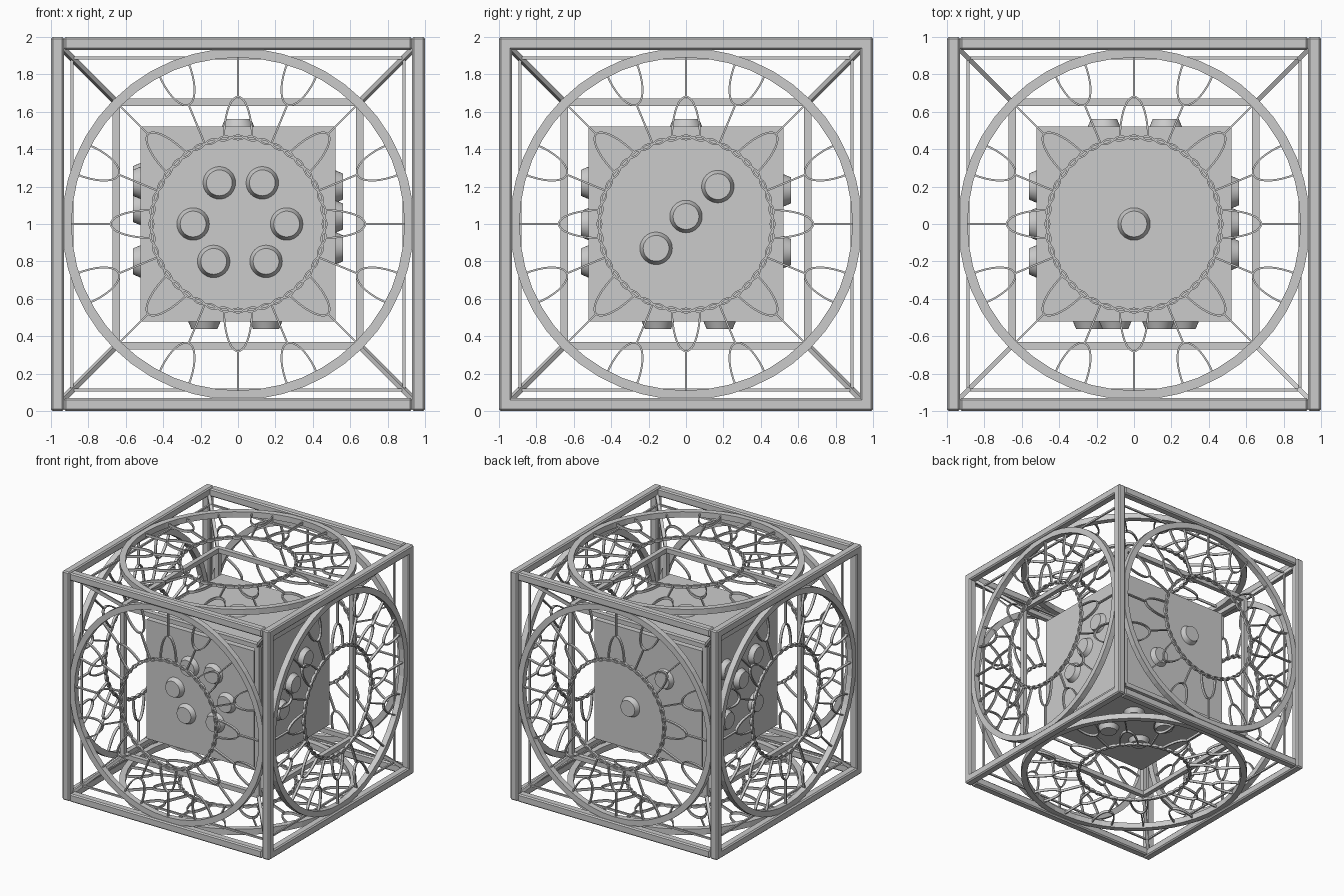
import bpy, bmesh
from math import sin, cos, pi
from mathutils import Vector, Matrix
from itertools import product

if "Cube" in bpy.data.objects:
    bpy.data.objects.remove(bpy.data.objects["Cube"])

C = Vector((0, 0, 1))


def make_mesh(name, bm):
    bmesh.ops.recalc_face_normals(bm, faces=bm.faces)
    me = bpy.data.meshes.new(name)
    bm.to_mesh(me)
    bm.free()
    return me


def add(name, me, matrix=Matrix()):
    ob = bpy.data.objects.new(name, me)
    bpy.context.collection.objects.link(ob)
    ob.matrix_world = matrix
    return ob


def box(bm, centre, size):
    m = Matrix.Translation(centre) @ Matrix.Diagonal((*size, 1))
    bmesh.ops.create_cube(bm, size=1, matrix=m)


def cube_frame(name, inner, outer, bevel=0):
    """Twelve bars along the edges of a cube."""
    bm = bmesh.new()
    mid, t = (inner + outer) / 2, outer - inner
    for axis in range(3):
        for a, b in product((-mid, mid), repeat=2):
            c, s = [a, b], [t, t]
            c.insert(axis, 0)
            s.insert(axis, 2 * outer if axis == 2 else 2 * inner + (2 * t if axis == 1 else 0))
            box(bm, C + Vector(c), s)
    ob = add(name, make_mesh(name, bm))
    if bevel:
        mod = ob.modifiers.new("bevel", 'BEVEL')
        mod.width = bevel
        mod.segments = 1
    return ob


def ribbon(bm, pts, closed=False, w=0.005, d=0.011):
    """Strand of rectangular section following a flat path."""
    n = len(pts)
    rings = []
    for i, p in enumerate(pts):
        a = pts[(i - 1) % n] if closed else pts[max(i - 1, 0)]
        b = pts[(i + 1) % n] if closed else pts[min(i + 1, n - 1)]
        t = (Vector(b) - Vector(a)).normalized()
        rings.append([bm.verts.new((p[0] - t.y * w * s, p[1] + t.x * w * s, z))
                      for s, z in ((-1, -d), (1, -d), (1, d), (-1, d))])
    for i in range(n if closed else n - 1):
        q, r = rings[i], rings[(i + 1) % n]
        for k in range(4):
            bm.faces.new((q[k], q[(k + 1) % 4], r[(k + 1) % 4], r[k]))
    if not closed:
        bm.faces.new(rings[0])
        bm.faces.new(rings[-1])


def face_matrix(normal, dist):
    n = Vector(normal)
    return Matrix.Translation(C + n * dist) @ n.to_track_quat('Z', 'Y').to_matrix().to_4x4()


# Nested cube frames
cube_frame("outer_frame", 0.93, 1.0, 0.01)
cube_frame("thin_frame", 0.88, 0.895)
cube_frame("inner_frame", 0.63, 0.67)

# Corner struts linking the nested frames
bm = bmesh.new()
for s in product((-1, 1), repeat=3):
    v = Vector(s)
    m = Matrix.Translation(C + v * 0.80) @ v.to_track_quat('Z', 'Y').to_matrix().to_4x4()
    bmesh.ops.create_cube(bm, size=1, matrix=m @ Matrix.Diagonal((0.026, 0.026, 0.30 * 3 ** 0.5, 1)))
add("corner_struts", make_mesh("corner_struts", bm))

# Hoop set into each face
bm = bmesh.new()
N = 48
rings = []
for i in range(N):
    a = 2 * pi * i / N
    rings.append([bm.verts.new((r * cos(a), r * sin(a), z))
                  for r, z in ((0.89, -0.025), (0.94, -0.025), (0.94, 0.025), (0.89, 0.025))])
for i in range(N):
    q, r = rings[i], rings[(i + 1) % N]
    for k in range(4):
        bm.faces.new((q[k], q[(k + 1) % 4], r[(k + 1) % 4], r[k]))
hoop = make_mesh("hoop", bm)

# Woven web: loops alternate between the centre ring and the hoop
bm = bmesh.new()
for i in range(16):
    a = i * pi / 8
    u, v = Vector((cos(a), sin(a))), Vector((-sin(a), cos(a)))
    arc = [pi * k / 18 for k in range(19)]
    if i % 2 == 0:
        ribbon(bm, [u * (0.46 + 0.22 * sin(t)) + v * 0.075 * cos(t) for t in arc])
        ribbon(bm, [u * 0.68, u * 0.90])
    else:
        ribbon(bm, [u * (0.90 - 0.21 * sin(t)) + v * 0.085 * cos(t) for t in arc])
        ribbon(bm, [u * 0.47, u * 0.69])
for sign in (-1, 1):
    ring = []
    for k in range(160):
        t = 2 * pi * k / 160
        r = 0.463 + sign * 0.011 * cos(20 * t)
        ring.append((r * cos(t), r * sin(t)))
    ribbon(bm, ring, closed=True)
web = make_mesh("web", bm)

NORMALS = {"front": (0, -1, 0), "back": (0, 1, 0), "right": (1, 0, 0),
           "left": (-1, 0, 0), "top": (0, 0, 1), "bottom": (0, 0, -1)}
for side, n in NORMALS.items():
    add(side + "_hoop", hoop, face_matrix(n, 0.96))
    add(side + "_web", web, face_matrix(n, 0.96))

# Solid die in the middle
bm = bmesh.new()
box(bm, C, (1.04, 1.04, 1.04))
add("die_body", make_mesh("die_body", bm))

# Raised pips, placed by the two coordinates across each face
PIPS = {"front": [(-.10, .22), (.13, .22), (-.24, 0), (.26, 0), (-.13, -.20), (.15, -.20)],
        "back": [(.17, -.15), (-.16, .18)],
        "right": [(.17, .20), (0, .04), (-.16, -.13)],
        "left": [(.2, .24), (-.2, .22), (0, .08), (.2, -.2), (-.2, -.2)],
        "top": [(0, 0)],
        "bottom": [(-.18, -.15), (.15, -.15), (-.18, .18), (.15, .18)]}
for side, spots in PIPS.items():
    n = Vector(NORMALS[side])
    axis = max(range(3), key=lambda k: abs(n[k]))
    bm = bmesh.new()
    for p in spots:
        c = list(p)
        c.insert(axis, n[axis] * 0.54)
        m = Matrix.Translation(C + Vector(c)) @ n.to_track_quat('Z', 'Y').to_matrix().to_4x4()
        bmesh.ops.create_cone(bm, cap_ends=True, segments=32, radius1=0.088,
                              radius2=0.069, depth=0.045, matrix=m)
    ob = add(side + "_pips", make_mesh(side + "_pips", bm))
    bpy.ops.object.select_all(action='DESELECT')
    ob.select_set(True)
    bpy.context.view_layer.objects.active = ob
    bpy.ops.object.shade_smooth_by_angle(angle=0.5)
